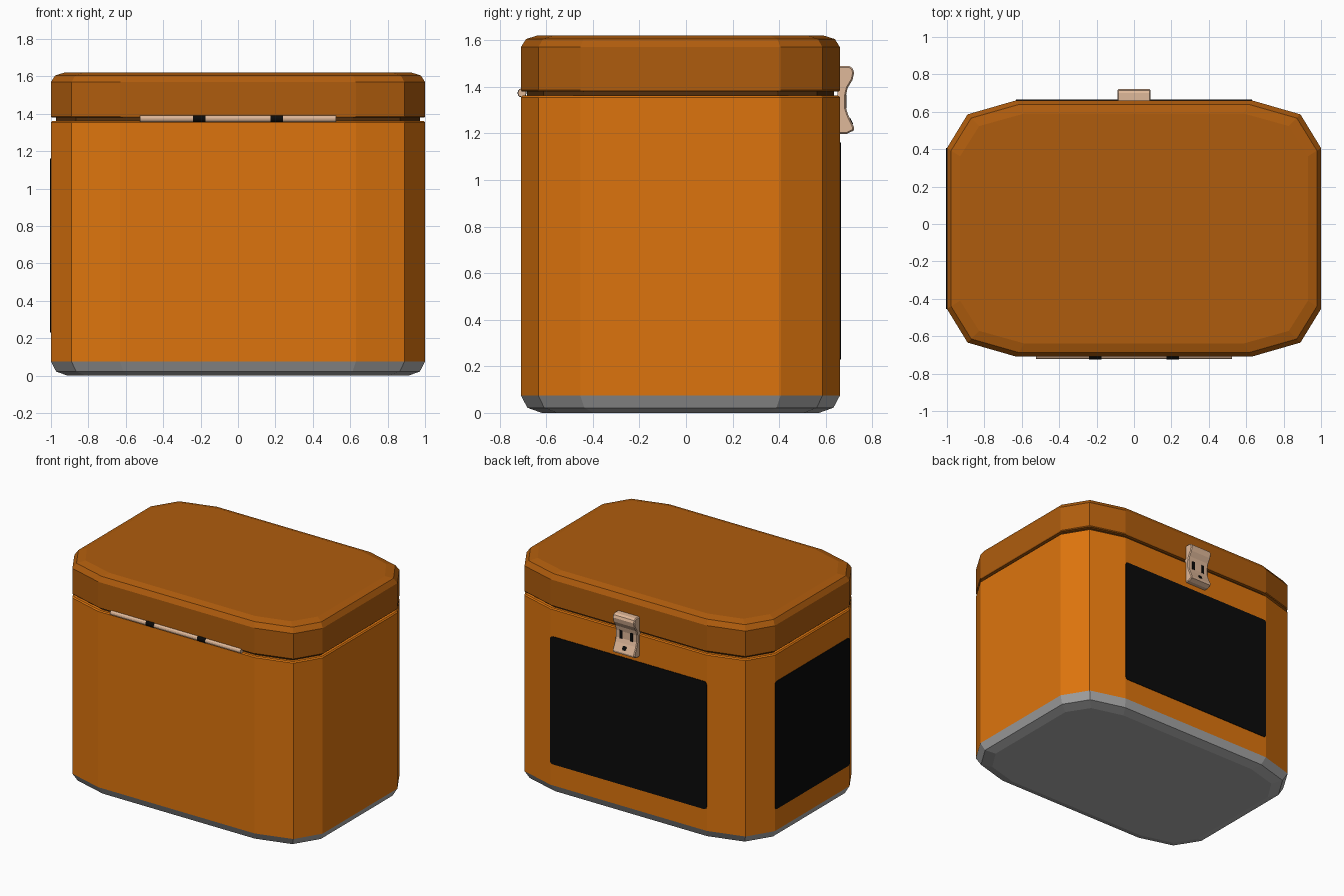
import bpy, bmesh, math
from mathutils import Matrix, Vector

if "Cube" in bpy.data.objects:
    bpy.data.objects.remove(bpy.data.objects["Cube"])

def material(name, rgb):
    m = bpy.data.materials.new(name)
    m.diffuse_color = (*rgb, 1)
    m.use_nodes = True
    m.node_tree.nodes["Principled BSDF"].inputs["Base Color"].default_value = m.diffuse_color
    return m

ORANGE = material("orange", (0.72, 0.175, 0.004))
LID = material("dark orange", (0.43, 0.108, 0.004))
BROWN = material("dark brown", (0.085, 0.028, 0.004))
GREY = material("grey", (0.42, 0.42, 0.42))
TAN = material("tan", (0.74, 0.48, 0.32))
BLACK = material("black", (0.003, 0.003, 0.003))

def finish(bm, name, mat):
    bmesh.ops.recalc_face_normals(bm, faces=bm.faces[:])
    me = bpy.data.meshes.new(name)
    bm.to_mesh(me)
    bm.free()
    me.materials.append(mat)
    ob = bpy.data.objects.new(name, me)
    bpy.context.collection.objects.link(ob)
    return ob

# Twelve-sided footprint shared by the whole case
CY, HALF_Y = -0.024, 0.685
QUARTER = [(1.0, 0.43), (0.89, 0.61), (0.63, HALF_Y)]
OUTLINE = (QUARTER + [(-x, y) for x, y in reversed(QUARTER)]
           + [(-x, -y) for x, y in QUARTER] + [(x, -y) for x, y in reversed(QUARTER)])

def loft(name, levels, mat):
    """Stack footprint rings given as (height, inset)."""
    bm = bmesh.new()
    rings = []
    for z, d in levels:
        rings.append([bm.verts.new((x * (1 - d), CY + y * (1 - d / HALF_Y), z)) for x, y in OUTLINE])
    n = len(OUTLINE)
    for a, b in zip(rings, rings[1:]):
        for i in range(n):
            j = (i + 1) % n
            bm.faces.new((a[i], a[j], b[j], b[i]))
    bm.faces.new(rings[0])
    bm.faces.new(rings[-1])
    return finish(bm, name, mat)

loft("base", [(0, 0.09), (0.022, 0.028), (0.075, 0)], GREY)
loft("body", [(0.075, 0), (1.355, 0), (1.362, 0.008)], ORANGE)
loft("seal", [(1.35, 0.026), (1.39, 0.026)], BROWN)
loft("lid", [(1.38, 0.004), (1.386, 0), (1.57, 0), (1.605, 0.022), (1.62, 0.07)], LID)

def box(name, centre, size, mat, round_axis=None, radius=0.0, rot_x=0.0):
    bm = bmesh.new()
    bmesh.ops.create_cube(bm, size=1)
    bmesh.ops.scale(bm, vec=size, verts=bm.verts[:])
    if round_axis is not None:
        edges = [e for e in bm.edges
                 if abs((e.verts[0].co - e.verts[1].co).normalized()[round_axis]) > 0.9]
        bmesh.ops.bevel(bm, geom=edges, offset=radius, segments=3, profile=0.5, affect='EDGES')
    bmesh.ops.transform(bm, verts=bm.verts[:],
                        matrix=Matrix.Translation(centre) @ Matrix.Rotation(rot_x, 4, 'X'))
    return finish(bm, name, mat)

# Black panels on the back and left side
box("back_panel", (0, CY + HALF_Y, 0.695), (1.26, 0.008, 0.93), BLACK, 1, 0.02)
box("left_panel", (-1.0, CY, 0.695), (0.008, 0.86, 0.93), BLACK, 0, 0.02)

# Hinge: one pin with two black collars
def rod(name, x0, x1, r, mat):
    bm = bmesh.new()
    bmesh.ops.create_cone(bm, cap_ends=True, segments=12, radius1=r, radius2=r, depth=x1 - x0)
    bmesh.ops.transform(bm, verts=bm.verts[:],
                        matrix=Matrix.Translation(((x0 + x1) / 2, -0.704, 1.374))
                        @ Matrix.Rotation(math.pi / 2, 4, 'Y'))
    return finish(bm, name, mat)

rod("hinge_pin", -0.525, 0.525, 0.018, TAN)
for side, x in (("left", -0.207), ("right", 0.207)):
    rod("hinge_collar_" + side, x - 0.033, x + 0.033, 0.0195, BLACK)

# Clasp: side profile (y, z) extruded across x
PROFILE = [(0.65, 1.49), (0.70, 1.49), (0.715, 1.48), (0.722, 1.462), (0.715, 1.43),
           (0.694, 1.395), (0.686, 1.36), (0.686, 1.31), (0.696, 1.28), (0.722, 1.225),
           (0.72, 1.212), (0.69, 1.198), (0.65, 1.198)]
bm = bmesh.new()
face = bm.faces.new([bm.verts.new((-0.088, y, z)) for y, z in PROFILE])
ext = bmesh.ops.extrude_face_region(bm, geom=[face])
bmesh.ops.translate(bm, vec=(0.176, 0, 0),
                    verts=[v for v in ext["geom"] if isinstance(v, bmesh.types.BMVert)])
bmesh.ops.recalc_face_normals(bm, faces=bm.faces[:])
rims = [e for e in bm.edges if abs(e.verts[0].co.x - e.verts[1].co.x) < 1e-5
        and max(v.co.y for v in e.verts) > 0.66]
bmesh.ops.bevel(bm, geom=rims, offset=0.006, segments=1, affect='EDGES')
finish(bm, "clasp", TAN)

# Clasp slots and keyhole
for side, x in (("left", 0.042), ("right", -0.042)):
    box("clasp_slot_" + side, (x, 0.685, 1.337), (0.022, 0.008, 0.062), BLACK)
box("keyhole", (0, 0.7085, 1.253), (0.03, 0.006, 0.03), BLACK, 1, 0.01, math.atan2(0.026, 0.055))
